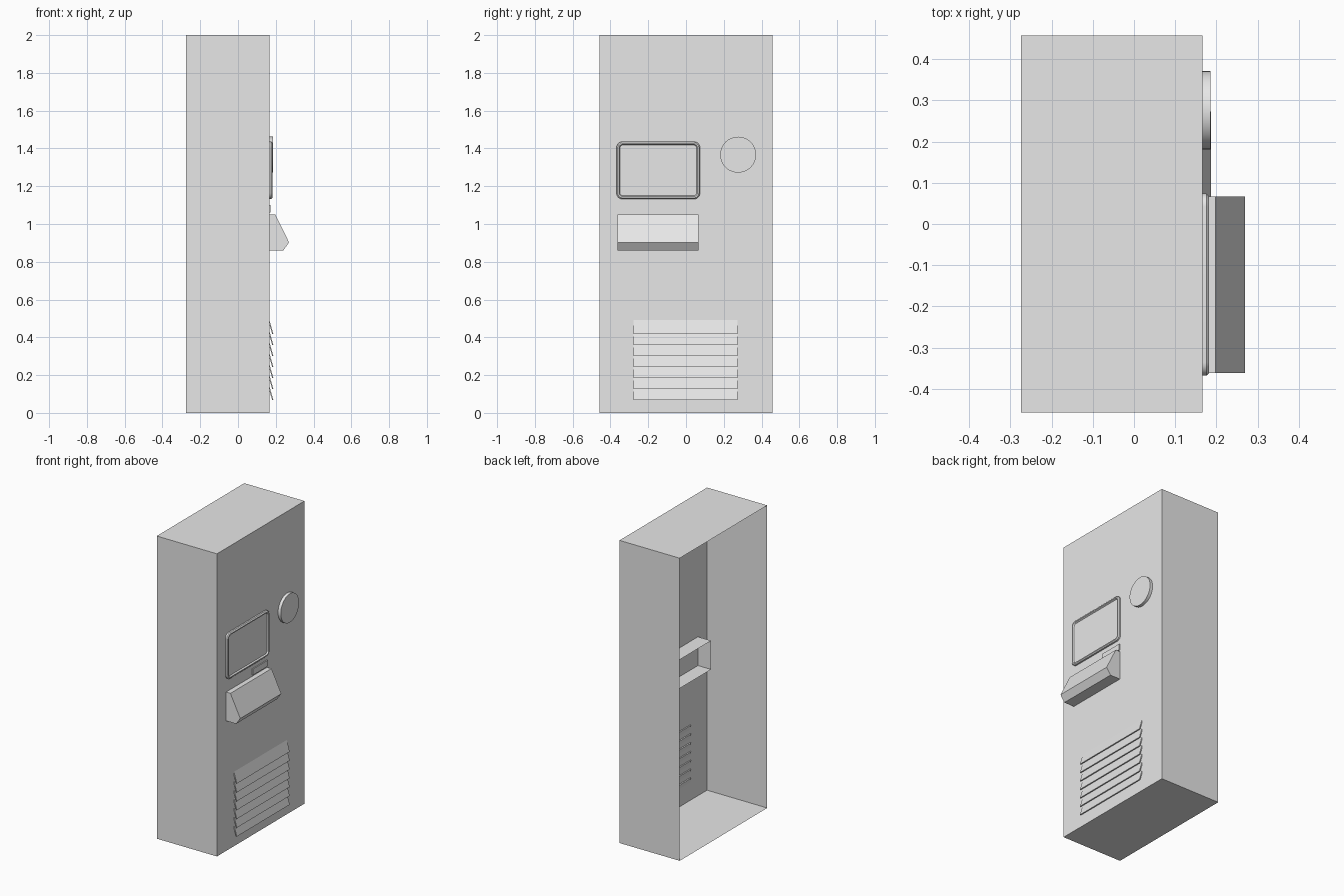
import bpy, bmesh, math

cube = bpy.data.objects.get("Cube")
if cube:
    bpy.data.objects.remove(cube, do_unlink=True)

# One plain grey for the whole kiosk
grey = bpy.data.materials.new("light_grey")
grey.use_nodes = True
grey.diffuse_color = (0.8, 0.8, 0.8, 1)
grey.node_tree.nodes["Principled BSDF"].inputs["Base Color"].default_value = (0.8, 0.8, 0.8, 1)

PANEL = 0.166  # x of the control panel surface


def finish(name, bm, smooth=False):
    bmesh.ops.recalc_face_normals(bm, faces=bm.faces)
    mesh = bpy.data.meshes.new(name)
    bm.to_mesh(mesh)
    bm.free()
    obj = bpy.data.objects.new(name, mesh)
    bpy.context.collection.objects.link(obj)
    mesh.materials.append(grey)
    if smooth:
        bpy.ops.object.select_all(action='DESELECT')
        obj.select_set(True)
        bpy.context.view_layer.objects.active = obj
        bpy.ops.object.shade_smooth_by_angle(angle=math.radians(30))
    return obj


def prism(name, profile, y0, y1, open_edges=()):
    """Extrude an x-z profile along y, leaving out the listed side faces."""
    bm = bmesh.new()
    a = [bm.verts.new((x, y0, z)) for x, z in profile]
    b = [bm.verts.new((x, y1, z)) for x, z in profile]
    bm.faces.new(a)
    bm.faces.new(b[::-1])
    n = len(profile)
    for i in range(n):
        if i not in open_edges:
            j = (i + 1) % n
            bm.faces.new((a[j], a[i], b[i], b[j]))
    return finish(name, bm)


def rounded_loop(bm, x, y0, y1, z0, z1, r, steps=6):
    """Ring of vertices around a rounded rectangle facing +x."""
    verts = []
    corners = [(y1 - r, z1 - r), (y0 + r, z1 - r), (y0 + r, z0 + r), (y1 - r, z0 + r)]
    for k, (cy, cz) in enumerate(corners):
        for s in range(steps + 1):
            t = math.pi / 2 * (k + s / steps)
            verts.append(bm.verts.new((x, cy + r * math.cos(t), cz + r * math.sin(t))))
    return verts


# Cabinet shell, open at the back (-x)
prism("cabinet", [(-0.274, 0), (PANEL, 0), (PANEL, 2), (-0.274, 2)],
      -0.457, 0.457, open_edges=(3,))

# Dispenser hood, passing through the panel and open on the inside
prism("dispenser_hood",
      [(0.07, 0.86), (0.24, 0.86), (0.27, 0.903), (0.198, 1.05), (0.07, 1.05)],
      -0.362, 0.067, open_edges=(4,))

# Thin plate between the screen and the hood
prism("slot_plate", [(PANEL, 1.06), (0.173, 1.06), (0.173, 1.10), (PANEL, 1.10)],
      -0.09, 0.067)

# Screen: raised rounded frame around a recessed display
bm = bmesh.new()
steps = [(0, PANEL, 0.032), (0, 0.176, 0.032), (0.006, 0.182, 0.027),
         (0.013, 0.182, 0.021), (0.018, 0.173, 0.017)]  # inset, x, corner radius
loops = [rounded_loop(bm, x, -0.368 + d, 0.074 - d, 1.132 + d, 1.436 - d, r)
         for d, x, r in steps]
for a, b in zip(loops, loops[1:]):
    for i in range(len(a)):
        j = (i + 1) % len(a)
        bm.faces.new((a[i], a[j], b[j], b[i]))
bm.faces.new(loops[-1])
finish("screen", bm, smooth=True)

# Round disc beside the screen
bm = bmesh.new()
bmesh.ops.create_cone(bm, cap_ends=True, segments=48, radius1=0.095, radius2=0.095, depth=0.02)
for v in bm.verts:
    x, y, z = v.co
    v.co = (0.176 + z, 0.276 + x, 1.367 + y)
finish("round_disc", bm, smooth=True)

# Louvre vent: seven tilted slats whose upper edges poke through the panel
for i in range(7):
    z = 0.067 + 0.0583 * i
    prism(f"vent_slat_{i + 1}",
          [(0.181, z), (0.187, z + 0.002), (0.163, z + 0.085), (0.157, z + 0.083)],
          -0.279, 0.273)
